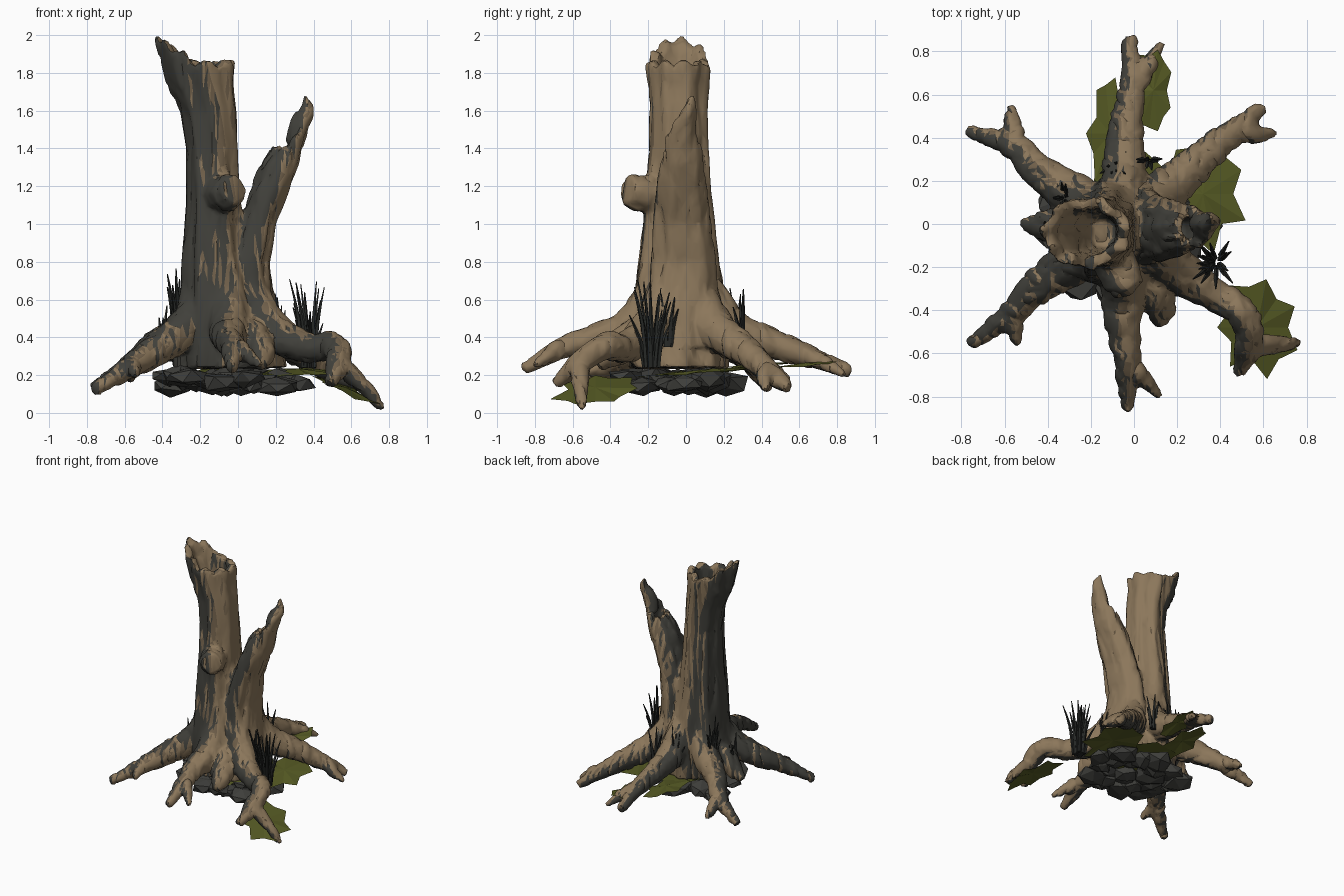
import bpy, bmesh, math, random
from mathutils import Vector, Matrix, noise

if "Cube" in bpy.data.objects:
    bpy.data.objects.remove(bpy.data.objects["Cube"])

random.seed(4)


def mat(name, *rgb):
    m = bpy.data.materials.new(name)
    m.diffuse_color = (*rgb, 1)
    m.use_nodes = True
    m.node_tree.nodes["Principled BSDF"].inputs["Base Color"].default_value = m.diffuse_color
    return m


BROWN = mat("light_bark", .262, .185, .105)
MID = mat("mid_bark", .165, .118, .07)
DARK = mat("dark_bark", .052, .051, .043)
MOSS = mat("moss_green", .095, .105, .018)
GRASS = mat("dark_grass", .02, .022, .02)
STONE = mat("dark_stone", .05, .05, .045)


def add_object(name, bm, mats):
    bmesh.ops.recalc_face_normals(bm, faces=bm.faces)
    me = bpy.data.meshes.new(name)
    bm.to_mesh(me)
    bm.free()
    for m in mats:
        me.materials.append(m)
    ob = bpy.data.objects.new(name, me)
    bpy.context.collection.objects.link(ob)
    return ob


def evaluated_mesh(ob):
    bpy.context.view_layer.update()
    return bpy.data.meshes.new_from_object(ob.evaluated_get(bpy.context.evaluated_depsgraph_get()))


def loft(bm, rings):
    """Closed skin through a list of point rings."""
    vs = [[bm.verts.new(p) for p in r] for r in rings]
    n = len(vs[0])
    for a, b in zip(vs, vs[1:]):
        for i in range(n):
            j = (i + 1) % n
            bm.faces.new((a[i], a[j], b[j], b[i]))
    bm.faces.new(vs[0][::-1])
    bm.faces.new(vs[-1])


def tube(bm, pts, radii, sides=10, steps=4):
    """Tapered limb along a Catmull-Rom path."""
    p = [Vector((*q, r)) for q, r in zip(pts, radii)]
    p = [p[0], *p, p[-1]]
    s = []
    for a, b, c, d in zip(p, p[1:], p[2:], p[3:]):
        for k in range(steps):
            t = k / steps
            s.append(0.5 * (2 * b + (c - a) * t + (2 * a - 5 * b + 4 * c - d) * t * t
                            + (3 * b - a - 3 * c + d) * t ** 3))
    s.append(p[-1])
    rings = []
    for i, q in enumerate(s):
        rot = (s[min(i + 1, len(s) - 1)] - s[max(i - 1, 0)]).xyz.to_track_quat('Z', 'Y')
        rings.append([q.xyz + rot @ Vector((math.cos(a), math.sin(a), 0)) * max(q.w, 0.001)
                      for a in (math.tau * k / sides for k in range(sides))])
    loft(bm, rings)


def stem(bm, rows, y=-.03, rim=0, sides=36):
    """Fluted hollow stem; rows are (x, z, rx, ry). The rim rises on one side by `rim`."""
    top = max(r[1] for r in rows)
    rings = []
    for x, z, rx, ry in rows:
        ring = []
        for k in range(sides):
            a = math.tau * k / sides
            f = 1 + .05 * math.cos(7 * a + 2 * z) + .03 * math.sin(11 * a)
            up = 0
            if z > top - .03:
                up = max(0, math.copysign(1, rim) * math.cos(a)) * abs(rim) * rx / .2 + .02 * math.sin(9 * a)
            ring.append((x + rx * f * math.cos(a), y + ry * f * math.sin(a), z + up))
        rings.append(ring)
    loft(bm, rings)


def root(bm, mids, tip, fork=None):
    """Buttress off the trunk running through mids to a tip, with an optional fork."""
    axis = Vector((-.05, -.03, 0))
    out = Vector(mids[0]) - axis
    out.z = 0
    out.normalize()
    low = .25 if len(mids) == 1 else 0
    pts = [axis + out * .1 + Vector((0, 0, .74 - low)), axis + out * .26 + Vector((0, 0, .46 - low / 4)), *mids, tip]
    n = len(mids)
    tube(bm, pts, [.075, .105, *(.08 - .018 * i / max(1, n - 1) for i in range(n)), .03])
    if fork:
        a, b = Vector(mids[-1]), Vector(fork)
        tube(bm, [a, a.lerp(b, .5) + Vector((0, 0, .01)), b], [.055, .043, .018])


# Wood: hollow main stem, outside up then inside down
wood = bmesh.new()
stem(wood, [(-.05, .24, .30, .26), (-.07, .45, .27, .25), (-.1, .65, .205, .235), (-.125, .85, .165, .205),
            (-.13, 1.1, .143, .18), (-.135, 1.4, .135, .15), (-.155, 1.6, .145, .145), (-.2, 1.75, .175, .155),
            (-.225, 1.85, .205, .165), (-.225, 1.85, .15, .115), (-.18, 1.65, .1, .1), (-.14, 1.35, .06, .07)],
     y=-.04, rim=-.135)
# Wood: slanting side stem with a broken shard
stem(wood, [(.06, .35, .17, .2), (.065, .8, .1, .17), (.105, 1, .095, .15), (.175, 1.2, .1, .13),
            (.225, 1.32, .1, .11), (.27, 1.4, .09, .09), (.27, 1.4, .045, .055), (.2, 1.2, .04, .05)],
     y=-.02, rim=.34)
tube(wood, [(.3, -.01, 1.42), (.335, 0, 1.54), (.365, .02, 1.61), (.355, .03, 1.68)], [.05, .05, .035, .012])
# Wood: broken branch stub on the front
tube(wood, [(-.1, -.1, 1.13), (-.07, -.22, 1.16), (-.02, -.31, 1.18)], [.08, .1, .075])

# Wood: roots, going round from the back
root(wood, [(-.04, .45, .37), (-.01, .62, .31)], (-.02, .87, .22), (.13, .84, .2))
root(wood, [(.32, .31, .33), (.45, .42, .24)], (.6, .54, .13), (.66, .42, .12))
root(wood, [(.36, -.32, .345), (.51, -.42, .355), (.53, -.56, .27)], (.49, -.69, .15), (.77, -.55, .02))
root(wood, [(.12, -.38, .32)], (.13, -.46, .25))
root(wood, [(-.05, -.48, .39), (-.03, -.64, .35)], (-.03, -.86, .23), (.12, -.8, .25))
root(wood, [(-.46, -.3, .32), (-.56, -.41, .25)], (-.76, -.56, .12), (-.55, -.56, .2))
root(wood, [(-.4, -.01, .34)], (-.51, 0, .26))
root(wood, [(-.46, .26, .34), (-.55, .36, .26)], (-.77, .43, .13), (-.57, .55, .17))

# Fuse the wood into one skin, carve bark grain, then reduce to facets
stump = add_object("stump", wood, [])
m = stump.modifiers.new("fuse", 'REMESH')
m.mode = 'VOXEL'
m.voxel_size = 0.013
stump.modifiers.new("blend", 'SMOOTH').iterations = 4
me = evaluated_mesh(stump)
stump.modifiers.clear()
normals = [v.normal.copy() for v in me.vertices]
for v, n in zip(me.vertices, normals):
    g = noise.noise((v.co.x * 16, v.co.y * 16, v.co.z * 3))
    v.co += n * (.004 - .03 * max(0, .25 - abs(g)) + .008 * g)
stump.data = me
stump.modifiers.new("facets", 'DECIMATE').ratio = 0.22
me = evaluated_mesh(stump)
stump.modifiers.clear()
stump.data = me
for mt in (BROWN, MID, DARK):
    me.materials.append(mt)

# Weathered bark faces front left, clean bark faces back right
side = Vector((1, .35, .3))
for f in me.polygons:
    c = f.center
    v = f.normal.dot(side) + .35 * noise.noise((c.x * 5, c.y * 5, c.z * 3))
    f.material_index = 2 if v < -.05 else 1 if v < .15 else 0
bpy.context.view_layer.objects.active = stump
stump.select_set(True)
bpy.ops.object.shade_smooth_by_angle(angle=math.radians(35))

# Stones packed beneath the stump
bm = bmesh.new()
for k in range(24):
    a, r = k * 2.4, .06 + .29 * math.sqrt(k / 24)
    s = random.uniform(.07, .12)
    mtx = (Matrix.Translation((-.04 + r * 1.1 * math.cos(a), -.05 + r * .8 * math.sin(a), random.uniform(.13, .2)))
           @ Matrix.Rotation(random.uniform(0, 6), 4, 'Z') @ Matrix.Diagonal((s * 1.2, s, s * .55, 1)))
    for v in bmesh.ops.create_icosphere(bm, subdivisions=1, radius=1, matrix=mtx)["verts"]:
        v.co += Vector([random.uniform(-.015, .015) for _ in range(3)])
add_object("stones", bm, [STONE])


# Moss sheets with ragged edges
def moss_patch(bm, x, y, z, rx, ry, slope=0):
    ring = []
    for k in range(14):
        a = math.tau * k / 14
        r = random.uniform(.95, 1.15) if k % 2 else random.uniform(.65, .95)
        dx, dy = rx * r * math.cos(a), ry * r * math.sin(a)
        ring.append(bm.verts.new((x + dx, y + dy, z + slope * dx + .08 * dy + random.uniform(-.01, .01))))
    mid = bm.verts.new((x, y, z + .015))
    for a, b in zip(ring, ring[1:] + ring[:1]):
        bm.faces.new((a, b, mid))


bm = bmesh.new()
moss_patch(bm, -.11, .42, .25, .1, .25)
moss_patch(bm, .09, .62, .25, .09, .19)
moss_patch(bm, .32, .14, .22, .2, .26)
moss_patch(bm, .57, -.48, .12, .19, .22, -.4)
moss_patch(bm, 0, 0, .21, .25, .35)
add_object("moss", bm, [MOSS])


# Grass clumps of bent blades
def grass_clump(bm, x, y, z, spread, h):
    for _ in range(int(spread * h * 520)):
        a, d = random.uniform(0, math.tau), random.uniform(.2, 1) * spread
        dx, dy, t = d * math.cos(a), d * math.sin(a), h * random.uniform(.45, 1.05)
        tube(bm, [(x + dx * w, y + dy * w, z + t * u) for w, u in ((.4, 0), (.65, .55), (1.2, 1))],
             [.012, .011, .003], sides=4, steps=2)


bm = bmesh.new()
grass_clump(bm, .38, -.18, .24, .11, .46)
grass_clump(bm, .22, -.1, .35, .05, .28)
grass_clump(bm, -.09, .27, .36, .07, .3)
grass_clump(bm, .07, .3, .36, .05, .3)
grass_clump(bm, -.32, .12, .4, .07, .35)
grass_clump(bm, -.4, -.05, .3, .06, .26)
add_object("grass", bm, [GRASS])
